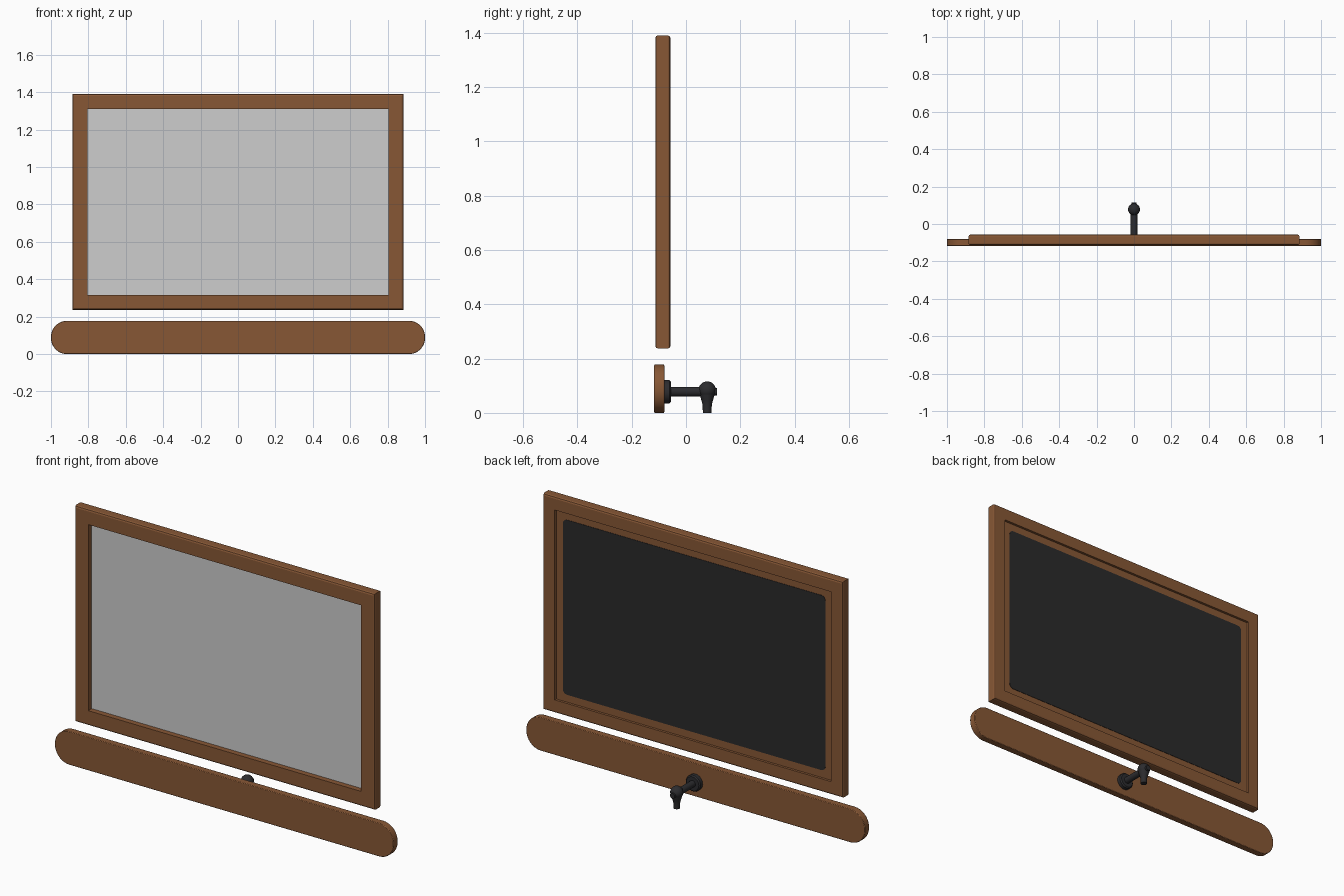
import bpy, bmesh, math
from mathutils import Matrix, Vector

if "Cube" in bpy.data.objects:
    bpy.data.objects.remove(bpy.data.objects["Cube"])


def mat(name, rgb):
    m = bpy.data.materials.new(name)
    m.diffuse_color = (*rgb, 1)
    m.use_nodes = True
    m.node_tree.nodes["Principled BSDF"].inputs["Base Color"].default_value = m.diffuse_color
    return m


WOOD = mat("brown wood", (0.245, 0.097, 0.036))
GLASS = mat("pale grey glass", (0.61, 0.61, 0.61))
DARK = mat("charcoal backing", (0.023, 0.023, 0.024))
METAL = mat("black metal", (0.025, 0.025, 0.028))


def finish(bm, name, material, smooth=False):
    bmesh.ops.recalc_face_normals(bm, faces=bm.faces)
    me = bpy.data.meshes.new(name)
    bm.to_mesh(me)
    bm.free()
    me.materials.append(material)
    ob = bpy.data.objects.new(name, me)
    bpy.context.collection.objects.link(ob)
    if smooth:
        bpy.context.view_layer.objects.active = ob
        ob.select_set(True)
        bpy.ops.object.shade_smooth_by_angle(angle=math.radians(35))
        ob.select_set(False)
    return ob


def rounded_plate(name, x, z0, z1, y0, y1, r, material, bevel=0.0, seg=12):
    """Rounded rectangle in the xz plane, extruded along y."""
    bm = bmesh.new()
    cz, hz = (z0 + z1) / 2, (z1 - z0) / 2
    pts = []
    if r == 0:
        pts = [(x, z1), (-x, z1), (-x, z0), (x, z0)]
    else:
        for q, (sx, sz) in enumerate(((1, 1), (-1, 1), (-1, -1), (1, -1))):
            for i in range(seg + 1):
                a = math.pi / 2 * (q + i / seg)
                pts.append((sx * (x - r) + r * math.cos(a),
                            cz + sz * (hz - r) + r * math.sin(a)))
    face = bm.faces.new([bm.verts.new((px, y0, pz)) for px, pz in pts])
    res = bmesh.ops.extrude_face_region(bm, geom=[face])
    bmesh.ops.translate(bm, vec=(0, y1 - y0, 0),
                        verts=[g for g in res["geom"] if isinstance(g, bmesh.types.BMVert)])
    ob = finish(bm, name, material, r > 0)
    if bevel:
        b = ob.modifiers.new("edge", "BEVEL")
        b.width, b.segments, b.limit_method = bevel, 2, "ANGLE"
    return ob


def lathe(name, start, axis, profile, material, n=24):
    """Turned part: profile is (distance along axis, radius)."""
    bm = bmesh.new()
    rot = Vector((0, 0, 1)).rotation_difference(Vector(axis)).to_matrix()
    rings = []
    for d, r in profile:
        rings.append([bm.verts.new(rot @ Vector((r * math.cos(2 * math.pi * i / n),
                                                 r * math.sin(2 * math.pi * i / n), d))
                                   + Vector(start)) for i in range(n)])
    for a, b in zip(rings, rings[1:]):
        for i in range(n):
            bm.faces.new((a[i], a[(i + 1) % n], b[(i + 1) % n], b[i]))
    bm.faces.new(rings[0])
    bm.faces.new(rings[-1])
    return finish(bm, name, material, True)


# Picture frame: a cross-section (inset, y) swept round the four mitred corners
X, Z0, Z1 = 0.885, 0.237, 1.39
section = [(0.0, -0.103), (0.003, -0.11), (0.01, -0.113), (0.08, -0.113),
           (0.08, -0.084), (0.07, -0.084), (0.07, -0.057), (0.01, -0.057),
           (0.003, -0.06), (0.0, -0.067)]
bm = bmesh.new()
loops = [[bm.verts.new(p) for p in ((X - d, y, Z1 - d), (d - X, y, Z1 - d),
                                    (d - X, y, Z0 + d), (X - d, y, Z0 + d))]
         for d, y in section]
for k, a in enumerate(loops):
    b = loops[(k + 1) % len(loops)]
    for i in range(4):
        j = (i + 1) % 4
        bm.faces.new((a[i], a[j], b[j], b[i]))
finish(bm, "picture_frame", WOOD)

# Glass, wooden back board and dark backing sheet
rounded_plate("glass_pane", 0.812, 0.31, 1.317, -0.084, -0.078, 0, GLASS)
rounded_plate("back_board", 0.815, 0.307, 1.32, -0.078, -0.07, 0, WOOD)
rounded_plate("backing_sheet", 0.775, 0.347, 1.28, -0.07, -0.068, 0.025, DARK, seg=6)

# Long base bar with rounded ends
rounded_plate("base_bar", 1.0, 0.0, 0.178, -0.117, -0.08, 0.086, WOOD, 0.003, 16)

# Support: flange, rod, ball joint, end nub and foot
lathe("flange", (0, -0.081, 0.078), (0, 1, 0),
      [(0, 0.043), (0.02, 0.043), (0.026, 0.037)], METAL, 32)
lathe("support_rod", (0, -0.06, 0.078), (0, 1, 0), [(0, 0.0175), (0.13, 0.0175)], METAL)
bm = bmesh.new()
bmesh.ops.create_uvsphere(bm, u_segments=24, v_segments=14, radius=0.032,
                          matrix=Matrix.Translation((0, 0.078, 0.084)))
finish(bm, "ball_joint", METAL, True)
lathe("end_nub", (0, 0.09, 0.078), (0, 1, 0), [(0, 0.014), (0.025, 0.014)], METAL)
lathe("foot", (0, 0.078, 0), (0, 0, 1),
      [(0, 0.016), (0.03, 0.017), (0.045, 0.021), (0.07, 0.028)], METAL)
